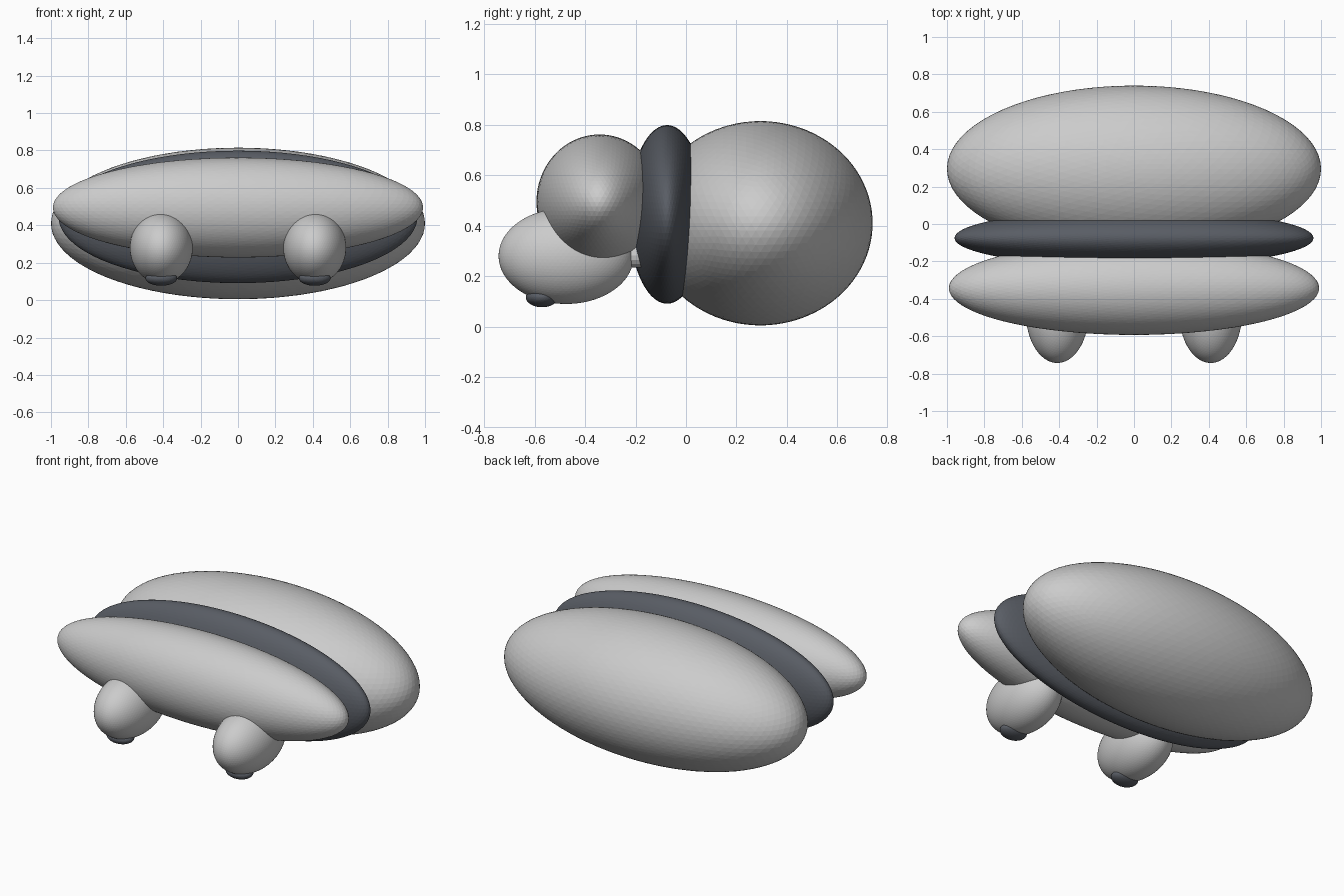
import bpy
import math

if "Cube" in bpy.data.objects:
    bpy.data.objects.remove(bpy.data.objects["Cube"])

dark = bpy.data.materials.new("dark_grey")
dark.diffuse_color = (0.10, 0.11, 0.13, 1)
dark.use_nodes = True
dark.node_tree.nodes["Principled BSDF"].inputs["Base Color"].default_value = dark.diffuse_color


def ellipsoid(name, center, radii, mat=None, detail=5):
    bpy.ops.mesh.primitive_ico_sphere_add(subdivisions=detail, radius=1, location=center)
    ob = bpy.context.object
    ob.name = name
    ob.scale = radii
    bpy.ops.object.transform_apply(location=False, rotation=False, scale=True)
    if mat:
        ob.data.materials.append(mat)
    return ob


# Three stacked body lobes, from back to front
ellipsoid("rear_lobe", (0, 0.295, 0.41), (1.0, 0.445, 0.405))
ellipsoid("middle_band", (0, -0.075, 0.445), (0.96, 0.153, 0.354), dark)
ellipsoid("front_lobe", (0, -0.343, 0.495), (0.99, 0.25, 0.267))

# Paired bulbs underneath, each with a stem and a dark tip
for side, s in (("left", -1), ("right", 1)):
    x = 0.41 * s
    ellipsoid(f"{side}_bulb", (x, -0.475, 0.28), (0.168, 0.268, 0.19))
    ellipsoid(f"{side}_tip", (x, -0.571, 0.117), (0.085, 0.064, 0.04), dark, 4)
    bpy.ops.mesh.primitive_cylinder_add(vertices=16, radius=0.048, depth=0.28,
                                        location=(x, -0.24, 0.283),
                                        rotation=(math.pi / 2, 0, 0))
    bpy.context.object.name = f"{side}_stem"
